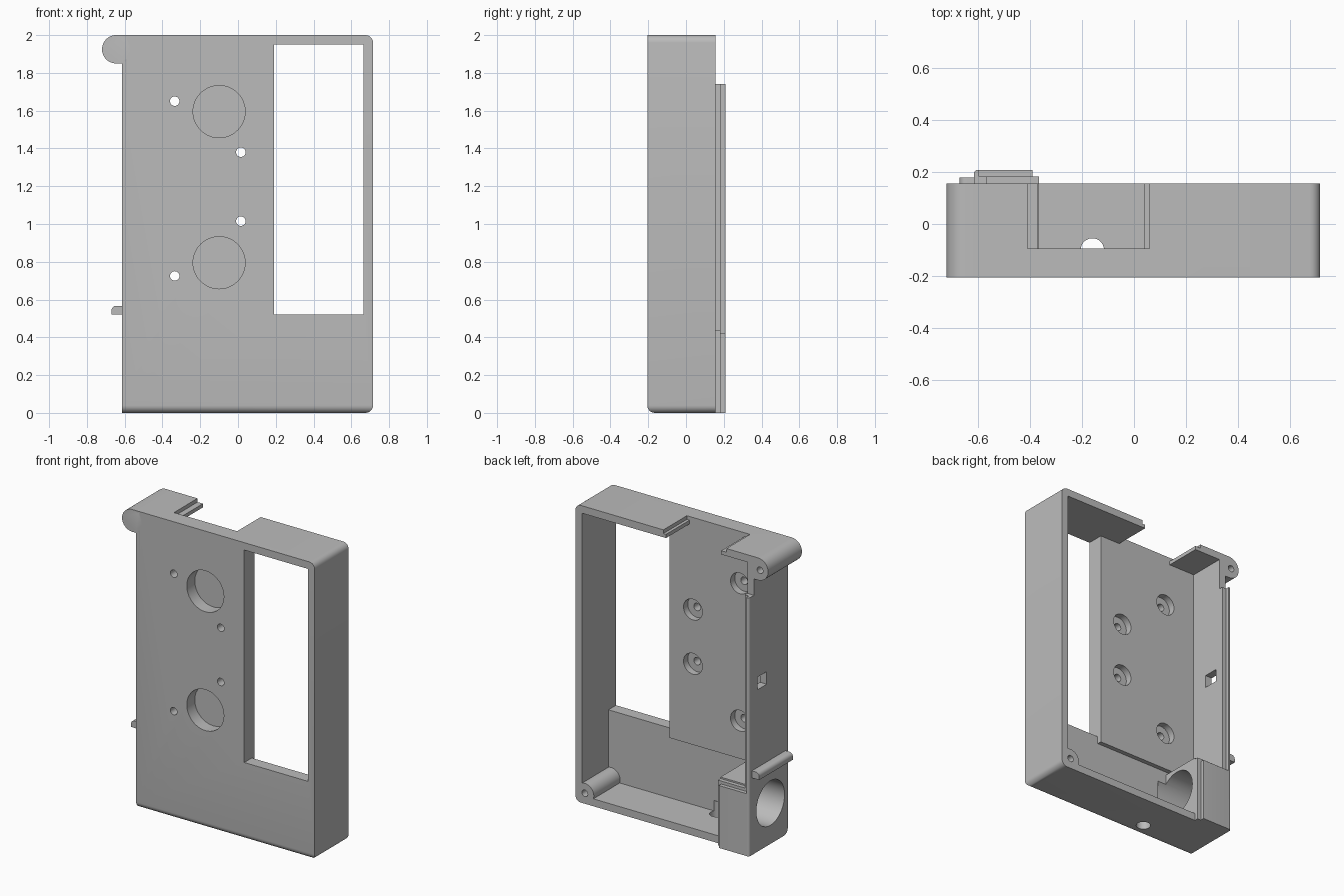
import bpy, bmesh, math
from mathutils import Matrix, Vector

if "Cube" in bpy.data.objects:
    bpy.data.objects.remove(bpy.data.objects["Cube"], do_unlink=True)

grey = bpy.data.materials.new("plain grey plastic")
grey.use_nodes = True
grey.diffuse_color = (0.5, 0.5, 0.5, 1)
grey.node_tree.nodes["Principled BSDF"].inputs["Base Color"].default_value = (0.5, 0.5, 0.5, 1)


def finish(name, bm):
    bmesh.ops.recalc_face_normals(bm, faces=bm.faces)
    mesh = bpy.data.meshes.new(name)
    bm.to_mesh(mesh)
    bm.free()
    mesh.materials.append(grey)
    obj = bpy.data.objects.new(name, mesh)
    bpy.context.collection.objects.link(obj)
    return obj


def box(name, x, y, z, radius=0, pick=None):
    """Box from (min, max) ranges; edges accepted by pick are rounded."""
    bm = bmesh.new()
    bmesh.ops.create_cube(bm, size=1)
    for v in bm.verts:
        v.co = Vector([r[0] if c < 0 else r[1] for c, r in zip(v.co, (x, y, z))])
    if pick:
        edges = [e for e in bm.edges if pick(*(sum((v.co for v in e.verts), Vector()) / 2))]
        bmesh.ops.bevel(bm, geom=edges, offset=radius, segments=6, profile=0.5, affect='EDGES')
    return finish(name, bm)


def cylinder(name, axis, radius, centre, span):
    """Cylinder along an axis; centre holds the two other coordinates."""
    bm = bmesh.new()
    bmesh.ops.create_cone(bm, cap_ends=True, segments=48, radius1=radius, radius2=radius,
                          depth=span[1] - span[0])
    turn = {'X': Matrix.Rotation(math.pi / 2, 4, 'Y'),
            'Y': Matrix.Rotation(math.pi / 2, 4, 'X'), 'Z': Matrix()}[axis]
    place = list(centre)
    place.insert("XYZ".index(axis), sum(span) / 2)
    bmesh.ops.transform(bm, matrix=Matrix.Translation(place) @ turn, verts=bm.verts)
    return finish(name, bm)


def combine(target, tool, operation):
    mod = target.modifiers.new("combine", 'BOOLEAN')
    mod.operation, mod.solver, mod.object = operation, 'EXACT', tool
    bpy.context.view_layer.objects.active = target
    with bpy.context.temp_override(object=target, active_object=target):
        bpy.ops.object.modifier_apply(modifier=mod.name)
    bpy.data.objects.remove(tool, do_unlink=True)


L, R, F, B = -0.615, 0.715, -0.205, 0.155     # outer sides, front and back
IL, IR = L + 0.05, R - 0.05                   # inner sides
PLATE, PAD = -0.125, -0.095                   # inside of thin and thick front plate

# Outer case, rounded on the right corners and the lower front edge
case = box("case", (L, R), (F, B), (0, 2), 0.04,
           lambda x, y, z: (x > R - 0.01 and abs(y) < 0.1)
           or (z < 0.01 and y < F + 0.01 and abs(x) < 0.1))

# Cavity, window and stepped slot in the top wall
for x, y, z in [
    ((IL, IR), (PAD, 0.5), (0.05, 1.95)),
    ((IL, IR), (PLATE, 0.5), (0.05, 0.47)),
    ((0.19, IR), (PLATE, 0.5), (0.05, 0.6)),
    ((0.19, IR), (-0.5, 0.5), (0.52, 1.95)),
    ((-0.37, 0.04), (PAD, 0.5), (1.9, 2.1)),
    ((-0.41, 0.06), (PAD, 0.5), (1.975, 2.1)),
]:
    combine(case, box("cut", x, y, z), 'DIFFERENCE')

# Screw post, socket block, and upper ear
combine(case, cylinder("post", 'Y', 0.067, (0.645, 0.07), (PLATE - 0.02, B)), 'UNION')
combine(case, box("block", (L, -0.365), (PLATE - 0.02, B), (0, 0.45)), 'UNION')
combine(case, cylinder("ear", 'Y', 0.075, (-0.645, 1.925), (F, B)), 'UNION')
combine(case, box("ear_web", (-0.645, L + 0.02), (F, B), (1.85, 2)), 'UNION')

# Holes: screws, blind front recesses, counterbores, socket, cable and side slot
for z in (0.795, 1.595):
    combine(case, cylinder("recess", 'Y', 0.138, (-0.1, z), (-0.4, F + 0.085)), 'DIFFERENCE')
for centre in ((-0.335, 1.65), (0.015, 1.38), (0.015, 1.015), (-0.335, 0.725)):
    combine(case, cylinder("screw", 'Y', 0.025, centre, (-0.4, 0.1)), 'DIFFERENCE')
    combine(case, cylinder("bore", 'Y', 0.07, centre, (PAD - 0.045, 0.1)), 'DIFFERENCE')
for centre in ((-0.66, 1.92), (0.645, 0.07)):
    combine(case, cylinder("screw", 'Y', 0.022, centre, (0, 0.4)), 'DIFFERENCE')
combine(case, cylinder("socket", 'X', 0.15, (-0.02, 0.275), (-0.8, -0.3)), 'DIFFERENCE')
combine(case, cylinder("cable", 'Z', 0.045, (-0.16, -0.1), (-0.1, 0.12)), 'DIFFERENCE')
combine(case, box("slot", (-0.8, -0.5), (0.02, 0.12), (1.09, 1.175)), 'DIFFERENCE')

# Stepped lip along the back of the left-hand wall
lip_low = box("lip_lower_step", (L, IL), (B, 0.182), (0, 1.74))
lip_high = box("lip_upper_step", (L, -0.595), (0.18, 0.208), (0, 1.74), 0.015,
               lambda x, y, z: x < L + 0.005 and y > 0.2 and 0.5 < z < 1.5)

# Stepped cover on the back of the socket block
cover_low = box("cover_lower_step", (L, -0.365), (B, 0.182), (0, 0.44))
cover_high = box("cover_upper_step", (L, -0.39), (0.18, 0.208), (0, 0.42), 0.015,
                 lambda x, y, z: x < L + 0.005 and y > 0.2 and 0.1 < z < 0.3)

# Side clip bar with a rounded upper edge
bar = box("clip_bar", (-0.67, L + 0.01), (-0.18, 0.178), (0.52, 0.567), 0.025,
          lambda x, y, z: x < -0.66 and z > 0.56 and abs(y) < 0.1)

# Smooth curved surfaces while keeping sharp edges
for obj in (case, lip_low, lip_high, cover_low, cover_high, bar):
    bpy.ops.object.select_all(action='DESELECT')
    obj.select_set(True)
    bpy.context.view_layer.objects.active = obj
    bpy.ops.object.shade_smooth_by_angle(angle=math.radians(30))
